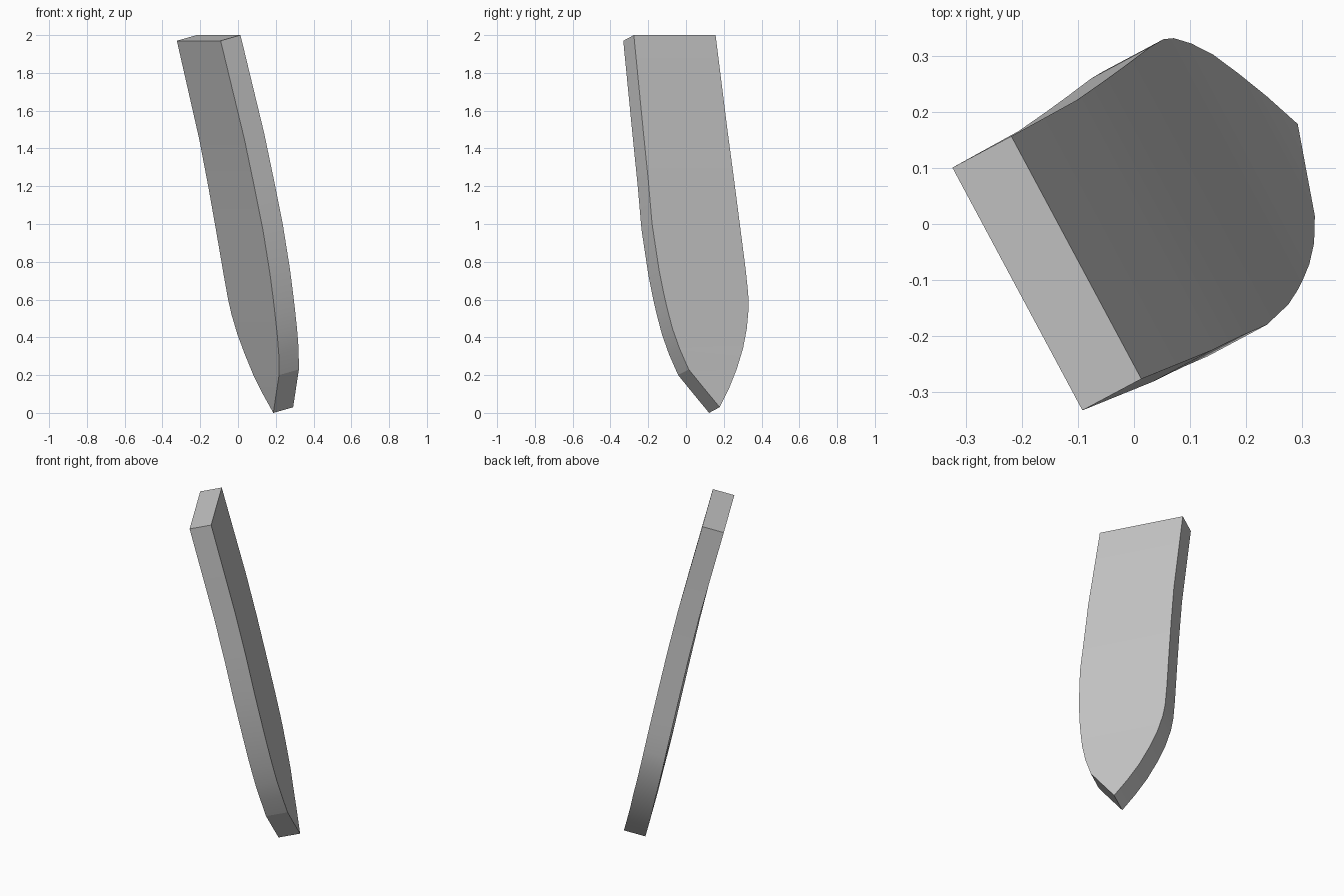
import bpy, bmesh, math
from mathutils import Vector

cube = bpy.data.objects.get("Cube")
if cube:
    bpy.data.objects.remove(cube, do_unlink=True)

# One flat grey
grey = bpy.data.materials.new("plain_grey")
grey.use_nodes = True
colour = (0.57, 0.57, 0.57, 1)
grey.diffuse_color = colour
grey.node_tree.nodes["Principled BSDF"].inputs["Base Color"].default_value = colour

# Plate axes: across its width, level lean direction, and full thickness
across = Vector((0.472, -0.881, 0))
lean = Vector((0.882, 0.470, 0))
thickness = Vector((0.105, 0.056, 0.03))

# Cross-sections: height, lean offset, near edge, far edge
sections = [
    (1.97, -0.238, 0.25, -0.241),
    (1.45, -0.103, 0.264, -0.243),
    (1.20, -0.045, 0.266, -0.25),
    (0.97, 0.005, 0.27, -0.257),
    (0.73, 0.056, 0.256, -0.265),
    (0.60, 0.083, 0.241, -0.266),
    (0.52, 0.100, 0.229, -0.259),
    (0.415, 0.123, 0.21, -0.236),
    (0.31, 0.148, 0.181, -0.2),
    (0.20, 0.172, 0.139, -0.149),
    (0.10, 0.197, 0.06, -0.09),
]

# Gently bent blade: paired rows closing on a point, then given thickness
bm = bmesh.new()
rows = []
for z, offset, near, far in sections:
    base = lean * offset + Vector((0, 0, z))
    rows.append([bm.verts.new(base + across * a) for a in (near, far)])
tip = bm.verts.new(lean * 0.2225 + across * -0.02)
for upper, lower in zip(rows, rows[1:]):
    bm.faces.new((upper[0], upper[1], lower[1], lower[0]))
bm.faces.new((rows[-1][0], rows[-1][1], tip))

extruded = bmesh.ops.extrude_face_region(bm, geom=bm.faces[:], use_keep_orig=True)
moved = [v for v in extruded["geom"] if isinstance(v, bmesh.types.BMVert)]
bmesh.ops.translate(bm, verts=moved, vec=thickness)
bmesh.ops.recalc_face_normals(bm, faces=bm.faces[:])

mesh = bpy.data.meshes.new("pointed_plate")
bm.to_mesh(mesh)
bm.free()
mesh.materials.append(grey)
plate = bpy.data.objects.new("pointed_plate", mesh)
bpy.context.collection.objects.link(plate)

# Soft broad faces, crisp rim
bpy.context.view_layer.objects.active = plate
plate.select_set(True)
bpy.ops.object.shade_smooth_by_angle(angle=math.radians(15))
